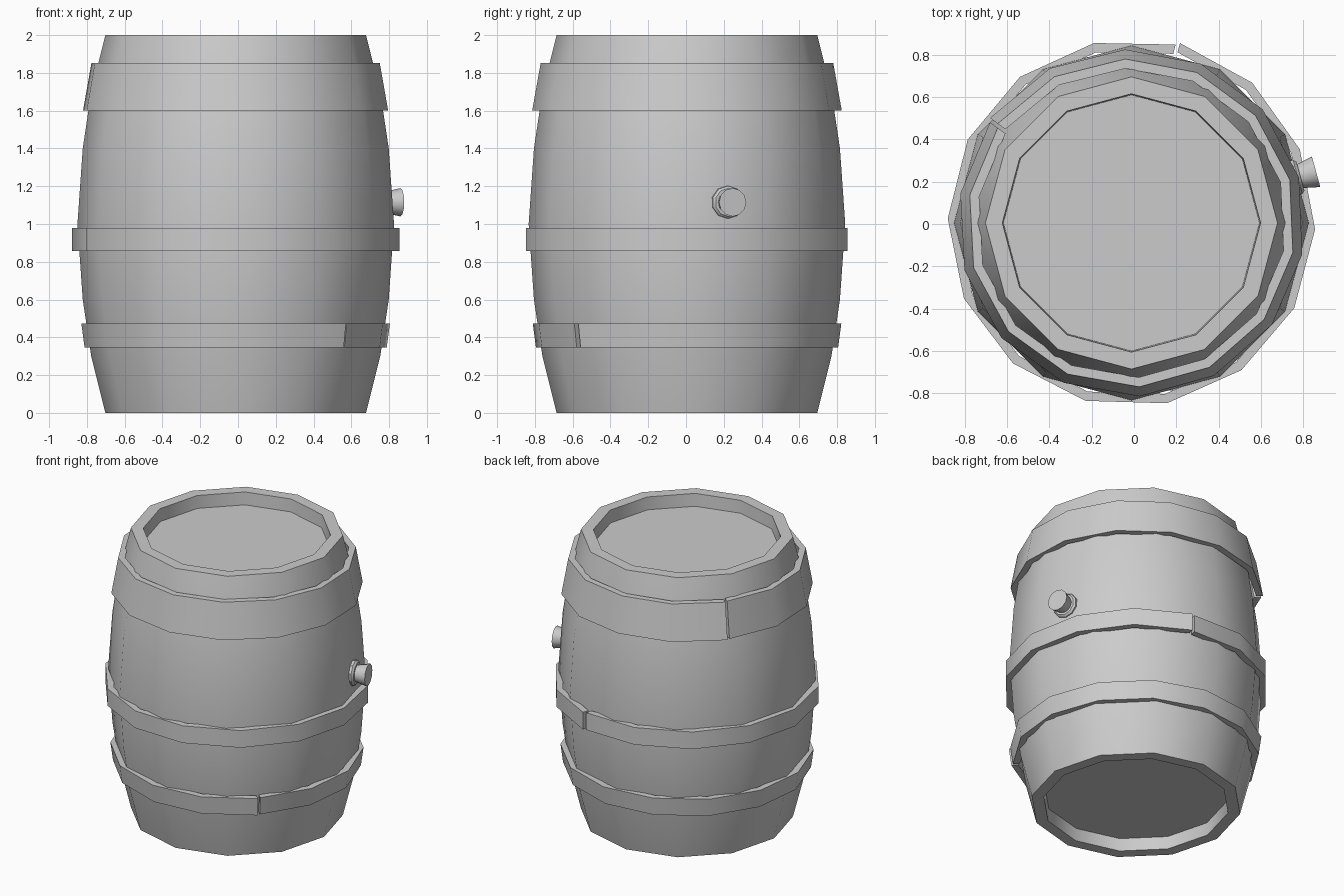
import bpy, bmesh
from math import radians, sin, cos, pi
from mathutils import Matrix, Vector

if "Cube" in bpy.data.objects:
    bpy.data.objects.remove(bpy.data.objects["Cube"])

CX, CY = -0.012, 0.005


def finish(name, bm, smooth=35):
    bmesh.ops.recalc_face_normals(bm, faces=bm.faces)
    mesh = bpy.data.meshes.new(name)
    bm.to_mesh(mesh)
    bm.free()
    ob = bpy.data.objects.new(name, mesh)
    bpy.context.collection.objects.link(ob)
    bpy.ops.object.select_all(action='DESELECT')
    ob.select_set(True)
    bpy.context.view_layer.objects.active = ob
    bpy.ops.object.shade_smooth_by_angle(angle=radians(smooth))
    return ob


def lathe(name, profile, sides, matrix):
    """Spin a (radius, height) profile and cap both ends."""
    bm = bmesh.new()
    rings = [[bm.verts.new(matrix @ Vector((r * cos(2 * pi * i / sides),
                                            r * sin(2 * pi * i / sides), z)))
              for i in range(sides)] for r, z in profile]
    for a, b in zip(rings, rings[1:]):
        for i in range(sides):
            j = (i + 1) % sides
            bm.faces.new((a[i], a[j], b[j], b[i]))
    bm.faces.new(rings[0])
    bm.faces.new(rings[-1])
    return finish(name, bm)


def hoop(name, z0, z1, r0, r1, seam, thick=0.045, sides=14):
    """Bent metal strip whose two ends nearly meet at the seam angle."""
    bm = bmesh.new()
    sections = []
    for i in range(sides + 1):
        t = i / sides
        ang = radians(seam + 0.6 + t * 358.8)
        lift = 0.012 * max(0, (i - sides + 2) / 2)
        sections.append([bm.verts.new((CX + (r + lift) * cos(ang),
                                       CY + (r + lift) * sin(ang), z))
                         for r, z in ((r0, z0), (r1, z1),
                                      (r1 - thick, z1), (r0 - thick, z0))])
    for a, b in zip(sections, sections[1:]):
        for i in range(4):
            j = (i + 1) % 4
            bm.faces.new((a[i], a[j], b[j], b[i]))
    bm.faces.new(sections[0])
    bm.faces.new(sections[-1])
    return finish(name, bm)


# barrel body with recessed lids, profile mirrored about mid height
half = [(0.605, 0.09), (0.61, 0.0), (0.69, 0.0), (0.765, 0.3), (0.81, 0.6)]
profile = half + [(0.838, 1.0)] + [(r, 2 - z) for r, z in reversed(half)]
lathe("barrel_body", profile, 12, Matrix.Translation((CX, CY, 0)))

# three hoops with staggered seams
hoop("lower_hoop", 0.345, 0.472, 0.805, 0.822, -45)
hoop("middle_hoop", 0.857, 0.98, 0.868, 0.868, 75.5)
hoop("upper_hoop", 1.602, 1.853, 0.82, 0.775, 144)

# bung: collar on the wall and a plug that widens outward
axis = (Matrix.Translation((CX, CY, 1.115)) @ Matrix.Rotation(radians(15.5), 4, 'Z')
        @ Matrix.Rotation(radians(90), 4, 'Y'))
lathe("bung_collar", [(0.087, 0.78), (0.087, 0.815), (0.075, 0.828)], 10, axis)
lathe("bung_plug", [(0.052, 0.80), (0.075, 0.905)], 12, axis)
